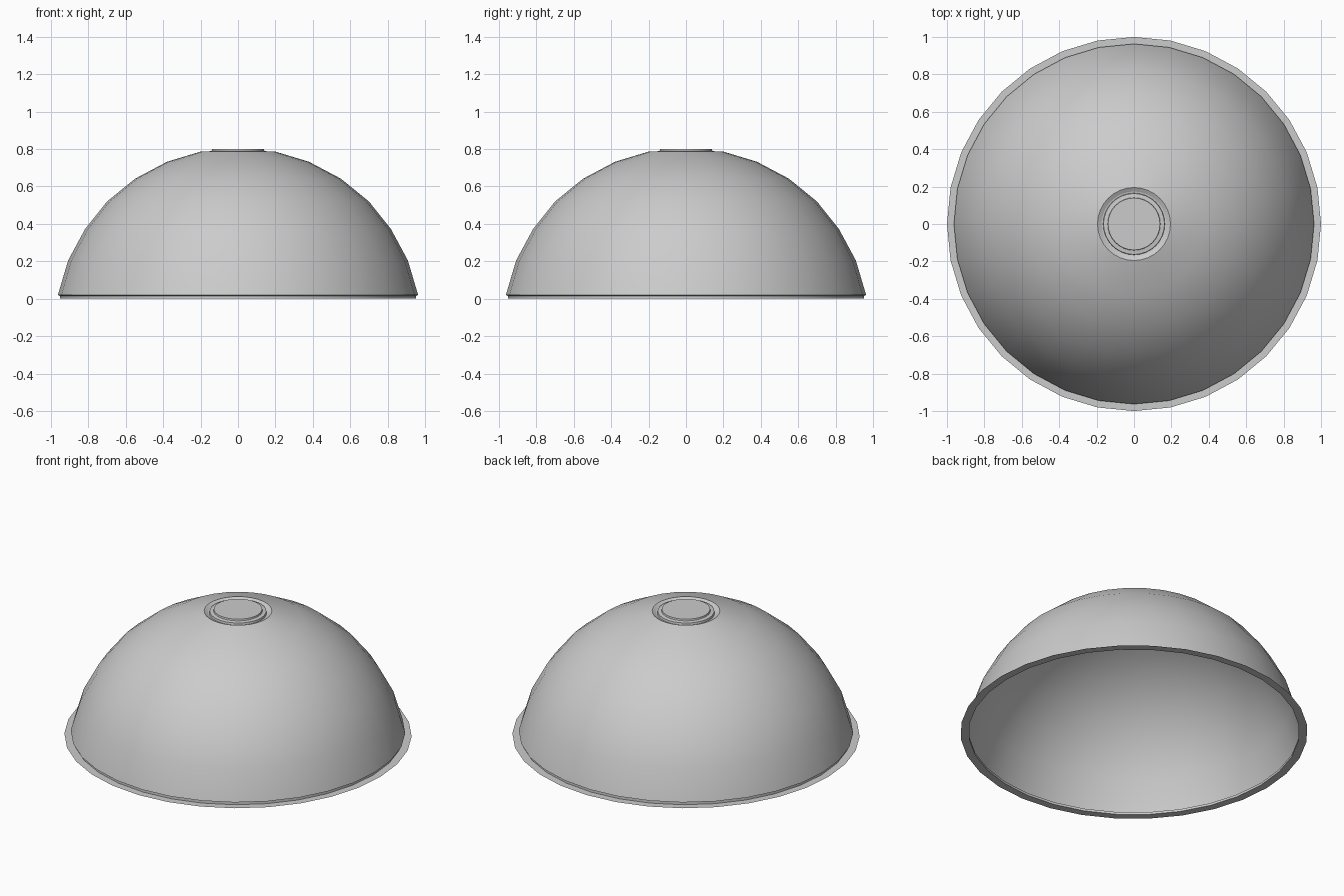
import bpy, bmesh, math

if "Cube" in bpy.data.objects:
    bpy.data.objects.remove(bpy.data.objects["Cube"])


def lathe(name, profile, segments=32, cap_first=False, smooth_angle=35):
    """Spin an (r, z) profile, listed from the top down, around the z axis."""
    bm = bmesh.new()
    rings = []
    for r, z in profile:
        rings.append([bm.verts.new((r * math.cos(2 * math.pi * i / segments),
                                    r * math.sin(2 * math.pi * i / segments), z))
                      for i in range(segments)])
    for a, b in zip(rings, rings[1:]):
        for i in range(segments):
            j = (i + 1) % segments
            bm.faces.new((a[i], b[i], b[j], a[j]))
    if cap_first:
        bm.faces.new(rings[0])
    mesh = bpy.data.meshes.new(name)
    bm.to_mesh(mesh)
    bm.free()
    obj = bpy.data.objects.new(name, mesh)
    bpy.context.collection.objects.link(obj)
    bpy.ops.object.select_all(action='DESELECT')
    obj.select_set(True)
    bpy.context.view_layer.objects.active = obj
    bpy.ops.object.shade_smooth_by_angle(angle=math.radians(smooth_angle))
    return obj


# Dome shell, ending in a small undercut lip
lathe("dome_shell", [(0.174, 0.776), (0.195, 0.788), (0.38, 0.732), (0.55, 0.642),
                     (0.70, 0.52), (0.818, 0.372), (0.908, 0.205), (0.963, 0.02),
                     (0.952, 0.015), (0.952, 0.0)])

# Thin flat flange around the base
lathe("base_flange", [(0.952, 0.0), (1.0, 0.0)])

# Low disc seated in a shallow groove at the crown
lathe("crown_disc", [(0.139, 0.80), (0.141, 0.79), (0.163, 0.787),
                     (0.165, 0.774), (0.174, 0.776)], cap_first=True)
